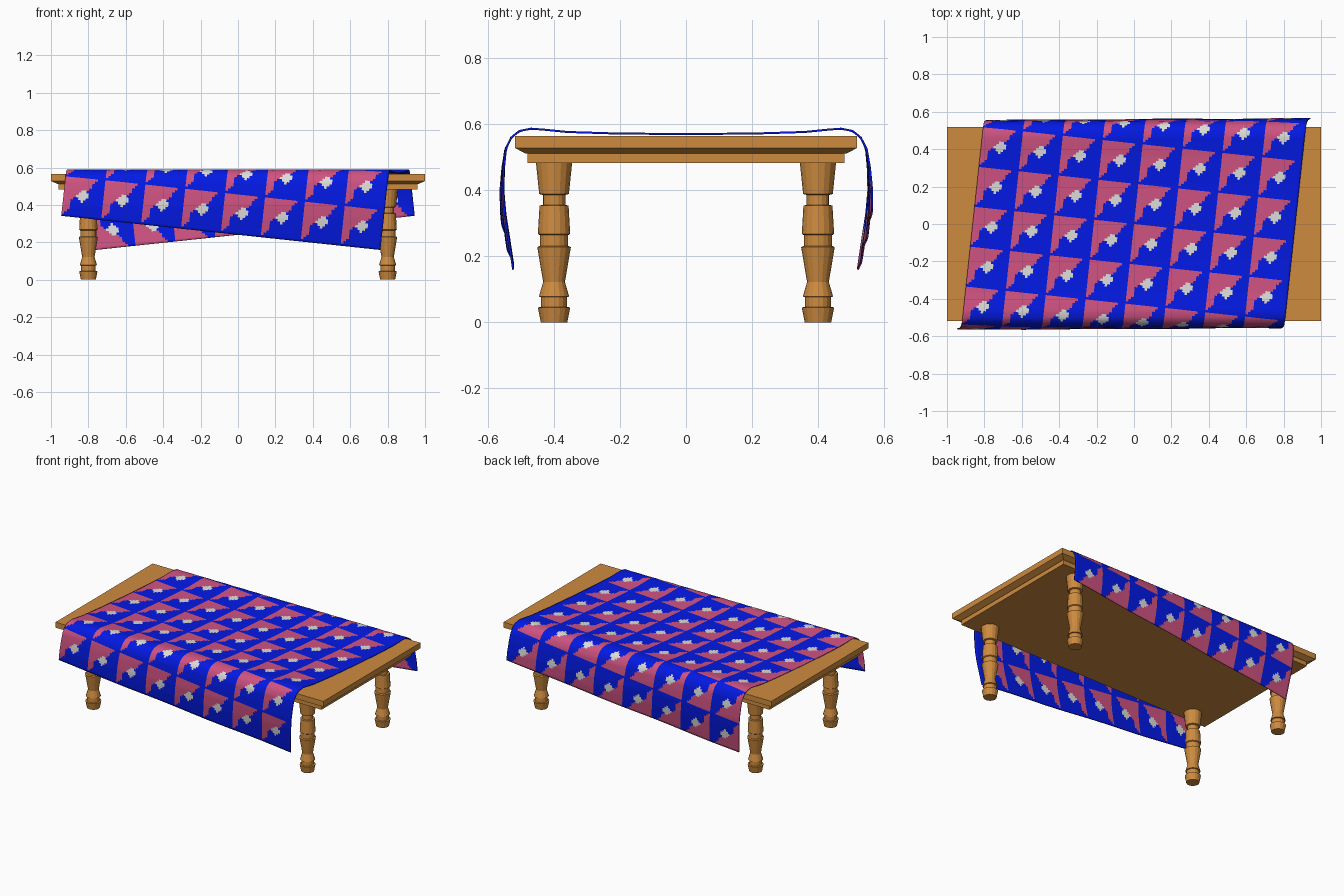
import bpy, bmesh, math

if "Cube" in bpy.data.objects:
    bpy.data.objects.remove(bpy.data.objects["Cube"])


def material(name, rgb):
    m = bpy.data.materials.new(name)
    m.diffuse_color = (*rgb, 1)
    m.use_nodes = True
    m.node_tree.nodes["Principled BSDF"].inputs["Base Color"].default_value = m.diffuse_color
    return m


wood = material("warm wood", (0.62, 0.26, 0.05))
blue = material("royal blue", (0.001, 0.010, 0.78))
pink = material("rose pink", (0.62, 0.085, 0.22))
white = material("off white", (0.72, 0.72, 0.70))


def add_object(name, bm, mats):
    bmesh.ops.recalc_face_normals(bm, faces=bm.faces)
    me = bpy.data.meshes.new(name)
    bm.to_mesh(me)
    bm.free()
    ob = bpy.data.objects.new(name, me)
    bpy.context.collection.objects.link(ob)
    for m in mats:
        me.materials.append(m)
    return ob


def skin_rings(name, rings, mats):
    """Closed solid through a stack of point rings."""
    bm = bmesh.new()
    loops = [[bm.verts.new(p) for p in r] for r in rings]
    for a, b in zip(loops, loops[1:]):
        n = len(a)
        for i in range(n):
            bm.faces.new((a[i], a[(i + 1) % n], b[(i + 1) % n], b[i]))
    bm.faces.new(loops[0])
    bm.faces.new(loops[-1])
    return add_object(name, bm, mats)


# Table top: slab with a chamfered underside stepping in to the apron
TOP = [(0.96, 0.48, 0.483), (0.96, 0.48, 0.512), (0.965, 0.487, 0.512),
       (1.0, 0.518, 0.528), (1.0, 0.518, 0.565)]
skin_rings("table_top",
           [[(sx * x, sy * y, z) for sx, sy in ((-1, -1), (1, -1), (1, 1), (-1, 1))]
            for x, y, z in TOP], [wood])

# Turned legs: radius and height, with narrow collars between the sections
LEG = [(0.040, 0.0), (0.049, 0.045), (0.039, 0.047), (0.039, 0.076), (0.046, 0.078),
       (0.033, 0.122), (0.051, 0.228), (0.043, 0.232), (0.043, 0.264), (0.049, 0.268),
       (0.044, 0.354), (0.034, 0.356), (0.034, 0.386), (0.045, 0.389), (0.055, 0.485)]
SIDES = 16
for fy, yname in ((-1, "front"), (1, "back")):
    for fx, xname in ((-1, "left"), (1, "right")):
        skin_rings(f"{yname}_{xname}_leg",
                   [[(fx * 0.8 + r * math.cos(2 * math.pi * i / SIDES),
                      fy * 0.4 + r * math.sin(2 * math.pi * i / SIDES), z)
                     for i in range(SIDES)] for r, z in LEG], [wood])

# Tablecloth: a square sheet, turned a little, wrapped over the long edges
DRAPE = [(0, 0.571), (0.2, 0.572), (0.36, 0.577), (0.43, 0.584), (0.47, 0.587),
         (0.505, 0.580), (0.53, 0.56), (0.547, 0.525), (0.555, 0.47), (0.560, 0.40),
         (0.557, 0.33), (0.548, 0.25), (0.535, 0.165), (0.53, 0.10)]
HALF, N, TILES = 0.858, 128, 8
ANGLE = math.radians(-6.15)


def drape(s):
    """Point at arc length s along the hanging cross-section."""
    for (y0, z0), (y1, z1) in zip(DRAPE, DRAPE[1:]):
        d = math.hypot(y1 - y0, z1 - z0)
        if s <= d:
            return y0 + (y1 - y0) * s / d, z0 + (z1 - z0) * s / d
        s -= d
    return DRAPE[-1]


def cloth_point(u, v):
    x = u * math.cos(ANGLE) - v * math.sin(ANGLE)
    y = u * math.sin(ANGLE) + v * math.cos(ANGLE)
    side = 1 if y > 0 else -1
    d, z = drape(abs(y))
    hang = min(max((abs(y) - 0.55) / 0.3, 0), 1)
    longer = (1 - side * u / HALF) / 2          # 1 at the deeper corner
    d += hang * (0.006 - 0.018 * longer + 0.003 * math.sin(9 * x))
    return x, side * d, z


def pattern(i, j):
    """Repeating tile: pink upper left, blue lower right, white patch between."""
    a = ((i + 0.5) / N * TILES) % 1
    b = ((N - j - 0.5) / N * TILES) % 1
    if abs(a - 0.48) + abs(b - 0.47) < 0.19 and a + b < 1.1:
        return 2
    return 1 if a ** 0.8 + b ** 0.8 < 1 + 0.08 * math.sin(2 * math.pi * (a - b)) else 0


bm = bmesh.new()
step = 2 * HALF / N
grid = [[bm.verts.new(cloth_point(-HALF + i * step, -HALF + j * step))
         for i in range(N + 1)] for j in range(N + 1)]
for j in range(N):
    for i in range(N):
        f = bm.faces.new((grid[j][i], grid[j][i + 1], grid[j + 1][i + 1], grid[j + 1][i]))
        f.material_index = pattern(i, j)
        f.smooth = True
cloth = add_object("tablecloth", bm, [blue, pink, white])
solid = cloth.modifiers.new("thickness", "SOLIDIFY")
solid.thickness = 0.006
solid.offset = 0
